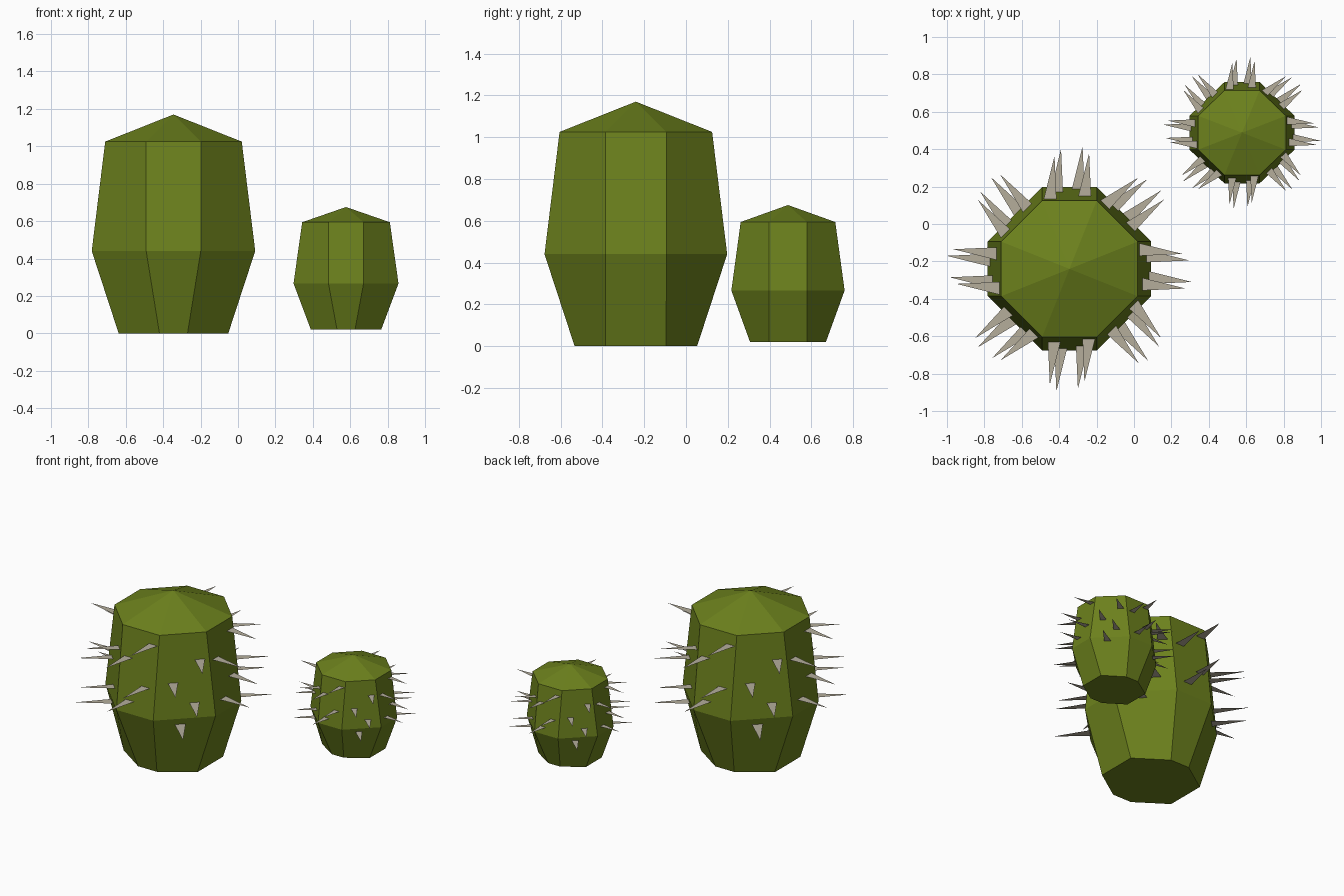
import bpy, bmesh, math
from mathutils import Vector

if "Cube" in bpy.data.objects:
    bpy.data.objects.remove(bpy.data.objects["Cube"])


def material(name, rgb):
    m = bpy.data.materials.new(name)
    m.diffuse_color = (*rgb, 1)
    m.use_nodes = True
    m.node_tree.nodes["Principled BSDF"].inputs["Base Color"].default_value = m.diffuse_color
    return m


green = material("cactus_green", (0.15, 0.22, 0.012))
bone = material("spine_grey", (0.46, 0.42, 0.33))

# Body rings: half extent, half width of x sides, half width of y sides, height
RINGS = [(0.293, 0.145, 0.075, 0.0), (0.437, 0.146, 0.146, 0.44), (0.365, 0.146, 0.146, 1.025)]
APEX = 1.17

# Spines on each side: sideways offset of root, height
STRAIGHT = [(0.105, 0.95), (-0.08, 0.82), (0.07, 0.65), (-0.045, 0.53)]
DIAGONAL = [(0.11, 0.84), (-0.07, 0.69), (0.07, 0.545), (-0.025, 0.395)]


def finish(bm, name, mat, loc, scale):
    mesh = bpy.data.meshes.new(name)
    bm.to_mesh(mesh)
    bm.free()
    mesh.materials.append(mat)
    ob = bpy.data.objects.new(name, mesh)
    ob.location, ob.scale = loc, scale
    bpy.context.collection.objects.link(ob)
    return ob


def body(name, loc, scale):
    bm = bmesh.new()
    rings = []
    for a, hx, hy, z in RINGS:
        pts = [(a, -hx), (a, hx), (hy, a), (-hy, a), (-a, hx), (-a, -hx), (-hy, -a), (hy, -a)]
        rings.append([bm.verts.new((x, y, z)) for x, y in pts])
    for low, high in zip(rings, rings[1:]):
        for i in range(8):
            j = (i + 1) % 8
            bm.faces.new((low[i], low[j], high[j], high[i]))
    # pointed cap and flat base
    tip = bm.verts.new((0, 0, APEX))
    for i in range(8):
        bm.faces.new((rings[-1][i], rings[-1][(i + 1) % 8], tip))
    bm.faces.new(rings[0][::-1])
    bmesh.ops.recalc_face_normals(bm, faces=bm.faces)
    finish(bm, name, green, loc, scale)


def spines(name, loc, scale):
    # Flat level triangles pointing out of all eight sides
    bm = bmesh.new()
    for k in range(8):
        ang = k * math.pi / 4
        out = Vector((math.cos(ang), math.sin(ang), 0))
        side = Vector((-out.y, out.x, 0))
        r_mid, r_top = (0.41, 0.361) if k % 2 else (0.437, 0.365)
        for t, z in (DIAGONAL if k % 2 else STRAIGHT):
            f = (z - 0.44) / 0.585
            r = r_mid + (r_top - r_mid) * f - 0.015
            up = Vector((0, 0, z))
            pts = [out * r + side * (t - 0.036), out * (r + 0.245) + side * (t - 0.025),
                   out * r + side * (t + 0.036)]
            bm.faces.new([bm.verts.new(p + up) for p in pts]).normal_update()
    for f in bm.faces:
        if f.normal.z < 0:
            f.normal_flip()
    finish(bm, name, bone, loc, scale)


# Large cactus in front, small cactus behind
for label, loc, scale in [("large", (-0.345, -0.24, 0), (1, 1, 1)),
                          ("small", (0.5775, 0.488, 0.02), (0.642, 0.62, 0.56))]:
    body(label + "_cactus_body", loc, scale)
    spines(label + "_cactus_spines", loc, scale)
